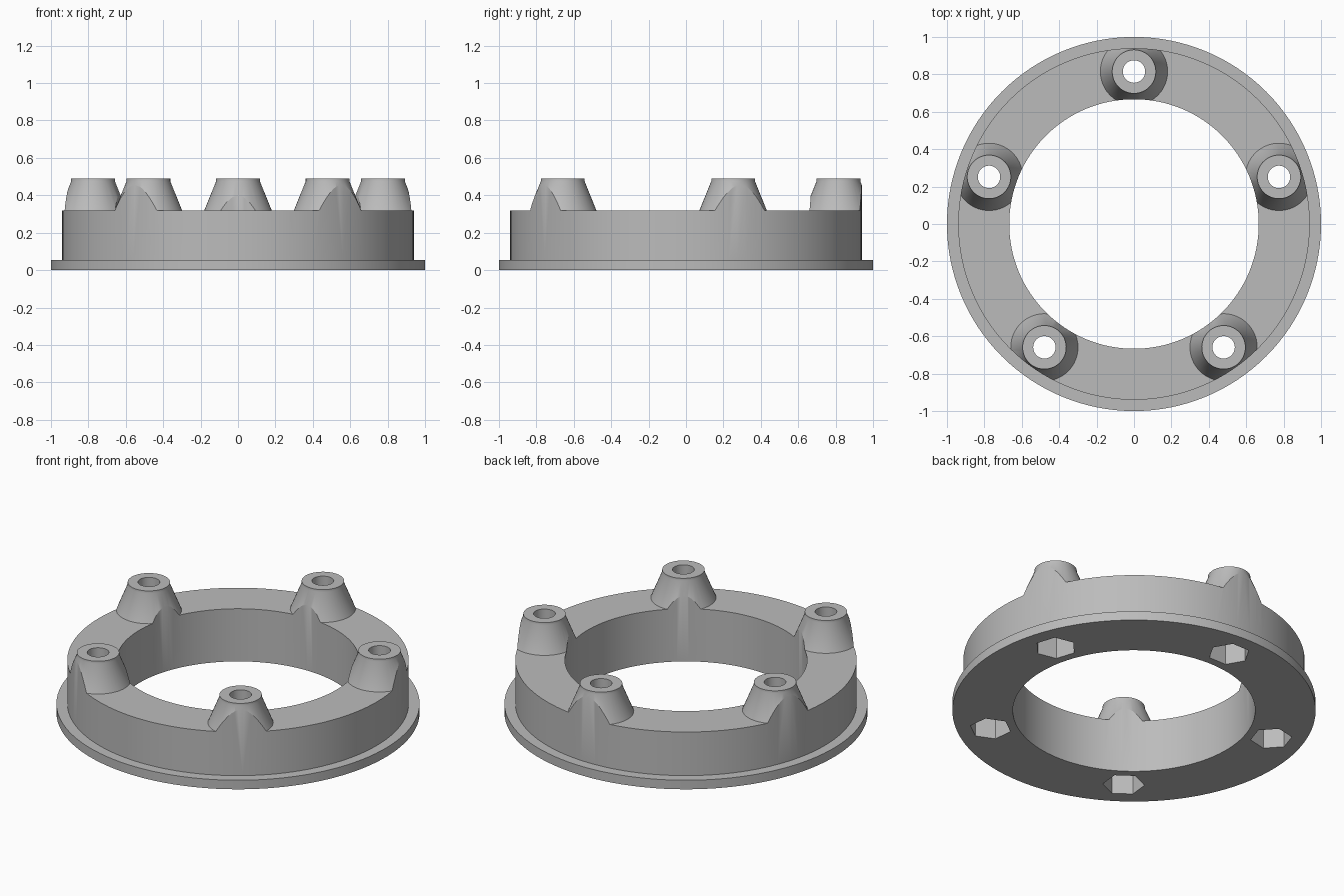
import bpy, bmesh, math
from mathutils import Matrix

cube = bpy.data.objects.get("Cube")
if cube:
    bpy.data.objects.remove(cube, do_unlink=True)

COUNT, BOSS_CIRCLE = 5, 0.815


def lathe(bm, profile, segments, matrix=Matrix(), phase=0.0):
    """Closed solid of revolution from (radius, height) pairs, bottom to top."""
    rings = []
    for r, z in profile:
        angles = [phase + math.tau * i / segments for i in range(segments)]
        rings.append([bm.verts.new(matrix @ Matrix.Translation(
            (r * math.cos(a), r * math.sin(a), z)).translation) for a in angles])
    for low, high in zip(rings, rings[1:]):
        for i in range(segments):
            j = (i + 1) % segments
            bm.faces.new((low[i], low[j], high[j], high[i]))
    bm.faces.new(rings[0][::-1])
    bm.faces.new(rings[-1])


def solid(name, profile, segments, repeat=False, phase=0.0):
    """One centred solid, or one copy at every boss position."""
    bm = bmesh.new()
    if repeat:
        for k in range(COUNT):
            place = (Matrix.Rotation(math.pi / 2 + math.tau * k / COUNT, 4, 'Z')
                     @ Matrix.Translation((BOSS_CIRCLE, 0, 0)))
            lathe(bm, profile, segments, place, phase)
    else:
        lathe(bm, profile, segments)
    mesh = bpy.data.meshes.new(name)
    bm.to_mesh(mesh)
    bm.free()
    obj = bpy.data.objects.new(name, mesh)
    bpy.context.collection.objects.link(obj)
    return obj


def cut(target, cutter):
    """Subtract the cutter from the target, then discard it."""
    cutter.hide_render = True
    mod = target.modifiers.new("cut", 'BOOLEAN')
    mod.operation, mod.solver, mod.object = 'DIFFERENCE', 'EXACT', cutter
    bpy.ops.object.select_all(action='DESELECT')
    bpy.context.view_layer.objects.active = target
    target.select_set(True)
    bpy.ops.object.modifier_apply(modifier=mod.name)
    bpy.data.objects.remove(cutter, do_unlink=True)


# Blank: flange with a tall drum on it
ring = solid("mounting_ring",
             [(1, 0), (1, 0.055), (0.94, 0.055), (0.94, 0.49)], 128)

# Everything above the deck is removed except the tapered bosses
waste = solid("deck_cutter", [(1.2, 0.32), (1.2, 0.7)], 64)
bosses = solid("boss_shapes",
               [(0.21, 0.24), (0.18, 0.32), (0.117, 0.475), (0.115, 0.8)],
               48, repeat=True)
cut(waste, bosses)
cut(ring, waste)

# Central bore, screw holes and hexagonal nut pockets underneath
cut(ring, solid("bore_cutter", [(0.667, -0.1), (0.667, 0.8)], 128))
cut(ring, solid("hole_cutter", [(0.06, -0.1), (0.06, 0.8)], 32, repeat=True))
cut(ring, solid("nut_cutter", [(0.115, -0.1), (0.115, 0.27)], 6,
                repeat=True, phase=math.pi / 6))

# Single grey material
grey = bpy.data.materials.new("grey")
grey.use_nodes = True
colour = (0.5, 0.5, 0.5, 1)
grey.diffuse_color = colour
grey.node_tree.nodes["Principled BSDF"].inputs["Base Color"].default_value = colour
ring.data.materials.clear()
ring.data.materials.append(grey)
for face in ring.data.polygons:
    face.material_index = 0

bpy.ops.object.select_all(action='DESELECT')
bpy.context.view_layer.objects.active = ring
ring.select_set(True)
bpy.ops.object.shade_smooth_by_angle(angle=math.radians(25))
